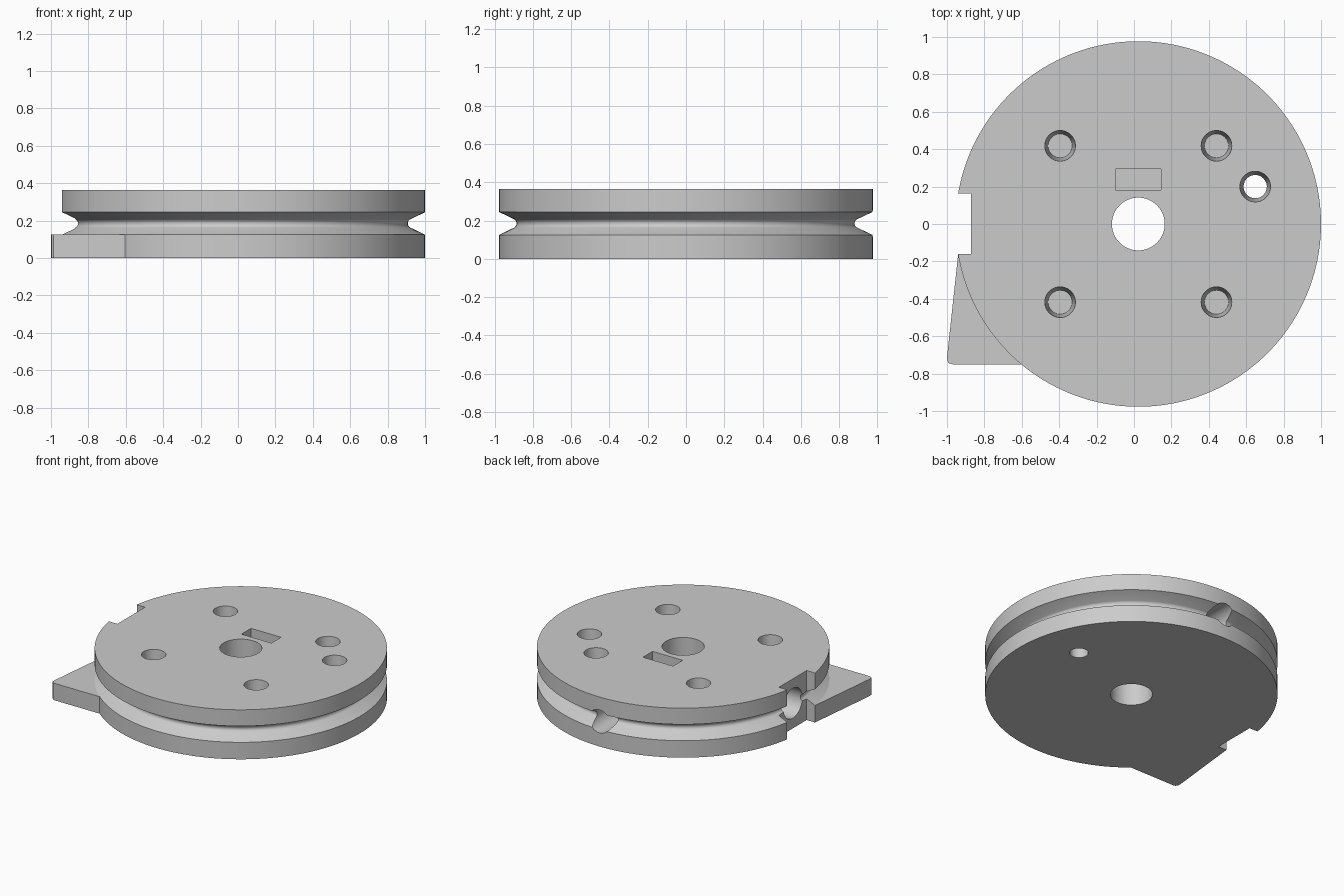
import bpy, bmesh, math
from mathutils import Matrix, Vector

if "Cube" in bpy.data.objects:
    bpy.data.objects.remove(bpy.data.objects["Cube"])

CX, R, H = 0.023, 0.977, 0.365
MID = 0.185  # height of the groove and the radial bores

grey = bpy.data.materials.new("light_grey")
grey.use_nodes = True
GREY = (0.6, 0.6, 0.6, 1)
grey.diffuse_color = GREY
grey.node_tree.nodes["Principled BSDF"].inputs["Base Color"].default_value = GREY


def finish(name, bm):
    bmesh.ops.recalc_face_normals(bm, faces=bm.faces)
    mesh = bpy.data.meshes.new(name)
    bm.to_mesh(mesh)
    bm.free()
    mesh.materials.append(grey)
    obj = bpy.data.objects.new(name, mesh)
    bpy.context.collection.objects.link(obj)
    return obj


def lathe(name, profile, steps=160):
    bm = bmesh.new()
    verts = [bm.verts.new((r, 0, z)) for r, z in profile]
    edges = [bm.edges.new(p) for p in zip(verts, verts[1:])]
    bmesh.ops.spin(bm, geom=verts + edges, cent=(0, 0, 0), axis=(0, 0, 1),
                   angle=math.tau, steps=steps)
    bmesh.ops.remove_doubles(bm, verts=bm.verts, dist=1e-5)
    obj = finish(name, bm)
    obj.location.x = CX
    return obj


def prism(name, outline, z0, z1):
    bm = bmesh.new()
    face = bm.faces.new([bm.verts.new((x, y, z0)) for x, y in outline])
    out = bmesh.ops.extrude_face_region(bm, geom=[face])
    top = [v for v in out["geom"] if isinstance(v, bmesh.types.BMVert)]
    bmesh.ops.translate(bm, verts=top, vec=(0, 0, z1 - z0))
    return finish(name, bm)


def box(name, x0, x1, y0, y1, z0, z1):
    return prism(name, [(x0, y0), (x1, y0), (x1, y1), (x0, y1)], z0, z1)


def rod(name, start, end, r0, r1=None, sides=48):
    a, b = Vector(start), Vector(end)
    turn = (b - a).to_track_quat("Z", "Y").to_matrix().to_4x4()
    bm = bmesh.new()
    bmesh.ops.create_cone(bm, cap_ends=True, segments=sides, radius1=r0,
                          radius2=r0 if r1 is None else r1, depth=(b - a).length,
                          matrix=Matrix.Translation((a + b) / 2) @ turn)
    return finish(name, bm)


def combine(target, tool, operation):
    mod = target.modifiers.new(tool.name, "BOOLEAN")
    mod.object, mod.operation, mod.solver = tool, operation, "EXACT"
    bpy.context.view_layer.objects.active = target
    bpy.ops.object.modifier_apply(modifier=mod.name)
    bpy.data.objects.remove(tool)


# Grooved wheel with a rounded groove bottom
groove_r = 0.025
groove = [(0.885 + groove_r * (1 - math.cos(a)), MID + groove_r * math.sin(a))
          for a in (math.radians(d) for d in range(-60, 61, 15))]
pulley = lathe("pulley_wheel", [(0, 0), (R, 0), (R, 0.125)] + groove
               + [(R, 0.245), (R, H), (0, H)])

# Corner lug on the lower flange
lug = [(-0.5, -0.16), (-0.94, -0.16), (-1, -0.715), (-0.997, -0.735),
       (-0.987, -0.746), (-0.97, -0.75), (-0.5, -0.75)]
combine(pulley, prism("corner_lug", lug, 0, 0.125), "UNION")

# Edge notch with its round pocket
cutters = [box("edge_notch", -1.2, -0.872, -0.16, 0.163, -0.1, 0.5),
           rod("notch_pocket", (-1, 0, MID), (-0.65, 0, MID), 0.11)]

# Centre bore, nut slot and stepped screw bore to the back
cutters += [rod("centre_bore", (CX, 0, -0.1), (CX, 0, 0.5), 0.141, sides=64),
            box("nut_slot", CX - 0.123, CX + 0.122, 0.182, 0.294, 0.06, 0.5),
            rod("screw_bore", (CX, 0, MID), (CX, 0.7, MID), 0.06),
            rod("screw_head_bore", (CX, 0.55, MID), (CX, 1.1, MID), 0.085)]

# Four blind tapered holes and one through hole
for sx in (-1, 1):
    for sy in (-1, 1):
        x, y = CX + sx * 0.418, sy * 0.418
        cutters.append(rod("blind_hole", (x, y, 0.06), (x, y, H + 0.001), 0.064, 0.082))
cutters.append(rod("through_hole", (0.648, 0.2, -0.001), (0.648, 0.2, H + 0.001), 0.062, 0.082))

for tool in cutters:
    combine(pulley, tool, "DIFFERENCE")

bpy.ops.object.select_all(action="DESELECT")
pulley.select_set(True)
bpy.context.view_layer.objects.active = pulley
bpy.ops.object.shade_smooth_by_angle(angle=math.radians(25))
